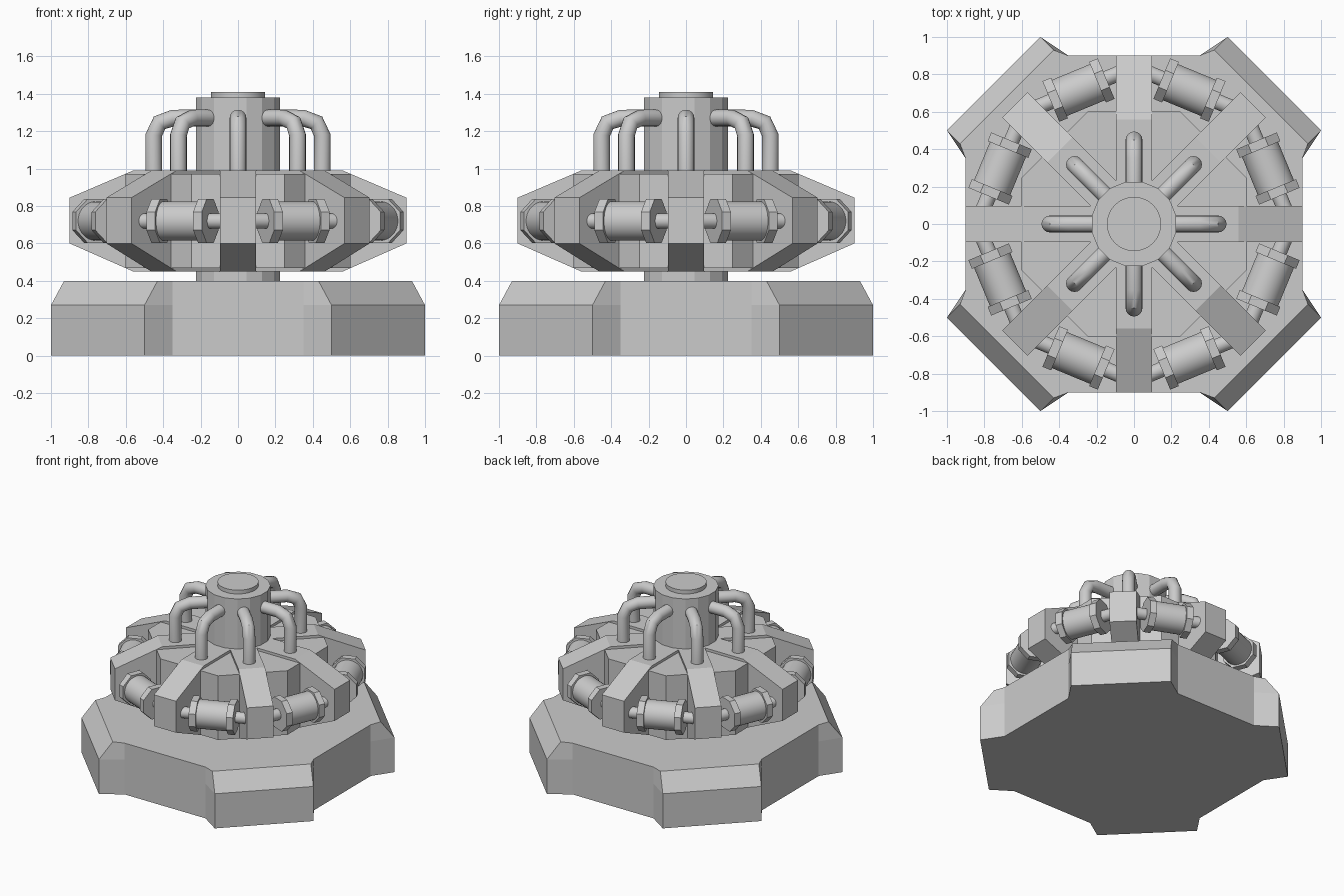
import bpy, bmesh, math
from mathutils import Matrix, Vector

if "Cube" in bpy.data.objects:
    bpy.data.objects.remove(bpy.data.objects["Cube"])


def finish(name, bm, angle=None):
    bmesh.ops.recalc_face_normals(bm, faces=bm.faces)
    me = bpy.data.meshes.new(name)
    bm.to_mesh(me)
    bm.free()
    ob = bpy.data.objects.new(name, me)
    bpy.context.collection.objects.link(ob)
    if angle:
        bpy.ops.object.select_all(action='DESELECT')
        ob.select_set(True)
        bpy.context.view_layer.objects.active = ob
        bpy.ops.object.shade_smooth_by_angle(angle=math.radians(angle))
    return ob


def loft(bm, rings):
    # closed solid through equally sized rings of points
    vs = [[bm.verts.new(p) for p in r] for r in rings]
    n = len(vs[0])
    for a, b in zip(vs, vs[1:]):
        for i in range(n):
            j = (i + 1) % n
            bm.faces.new((a[i], a[j], b[j], b[i]))
    bm.faces.new(vs[0][::-1])
    bm.faces.new(vs[-1])


def prism(name, r, z0, z1, n, turn=0.0, angle=None):
    bm = bmesh.new()
    ring = [(r * math.cos(turn + math.tau * i / n), r * math.sin(turn + math.tau * i / n)) for i in range(n)]
    loft(bm, [[(x, y, z) for x, y in ring] for z in (z0, z1)])
    return finish(name, bm, angle)


def rod(bm, r, y0, y1, n, centre):
    # cylinder lying along y
    ring = [(r * math.cos(math.tau * (i + .5) / n), r * math.sin(math.tau * (i + .5) / n)) for i in range(n)]
    loft(bm, [[(centre[0] + x, y, centre[1] + z) for x, z in ring] for y in (y0, y1)])


def around(ob, offset=0.0):
    # eight linked copies about the vertical axis
    name = ob.name
    for i in range(8):
        o = ob if i == 0 else ob.copy()
        if i:
            o.name = f"{name}_{i + 1}"
            bpy.context.collection.objects.link(o)
        o.rotation_euler.z = offset + i * math.tau / 8


# base with four protruding chamfered corner pads
def base_ring(z, px, py):
    quarter = [(0.9, 0.35), (py, px), (px, py), (0.35, 0.9)]
    pts = []
    for k in range(4):
        m = Matrix.Rotation(k * math.pi / 2, 3, 'Z')
        pts += [m @ Vector((x, y, z)) for x, y in quarter]
    return pts


bm = bmesh.new()
loft(bm, [base_ring(0, .5, 1), base_ring(.27, .5, 1), base_ring(.4, .43, .93)])
finish("base", bm)

# central column, its cap and the octagonal hub
prism("column", 0.23, 0.38, 1.38, 16, math.pi / 16)
prism("column_cap", 0.145, 1.37, 1.41, 32, 0, 30)
prism("hub", 0.65, 0.47, 0.97, 8, math.pi / 8)

# radial fins
profile = [(.15, .45), (.56, .45), (.9, .6), (.9, .845), (.56, .99), (.15, .99)]
bm = bmesh.new()
loft(bm, [[(x, y, z) for x, z in profile] for y in (-.095, .095)])
around(finish("fin", bm))

# canisters between the fins, with end flanges and a through rod
C = (0.775, 0.72)
bm = bmesh.new()
rod(bm, 0.105, -.15, .15, 32, C)
around(finish("canister", bm, 30), math.pi / 8)
bm = bmesh.new()
for s in (-1, 1):
    rod(bm, 0.127, s * .135 - .025, s * .135 + .025, 8, C)
around(finish("canister_flange", bm), math.pi / 8)
bm = bmesh.new()
rod(bm, 0.042, -.32, .32, 16, C)
around(finish("canister_rod", bm, 30), math.pi / 8)

# bent pipes from the fins into the column
path = [(.45, .95), (.45, 1.18), (.42, 1.245), (.35, 1.27), (.15, 1.27)]
bm = bmesh.new()
rings = []
for i, p in enumerate(path):
    a = Vector(path[max(i - 1, 0)])
    b = Vector(path[min(i + 1, len(path) - 1)])
    t = (b - a).normalized()
    nx, nz = t.y, -t.x
    ring = []
    for k in range(16):
        w = math.tau * k / 16
        c, s = 0.045 * math.cos(w), 0.045 * math.sin(w)
        ring.append((p[0] + nx * c, s, p[1] + nz * c))
    rings.append(ring)
loft(bm, rings)
around(finish("pipe", bm, 40))
